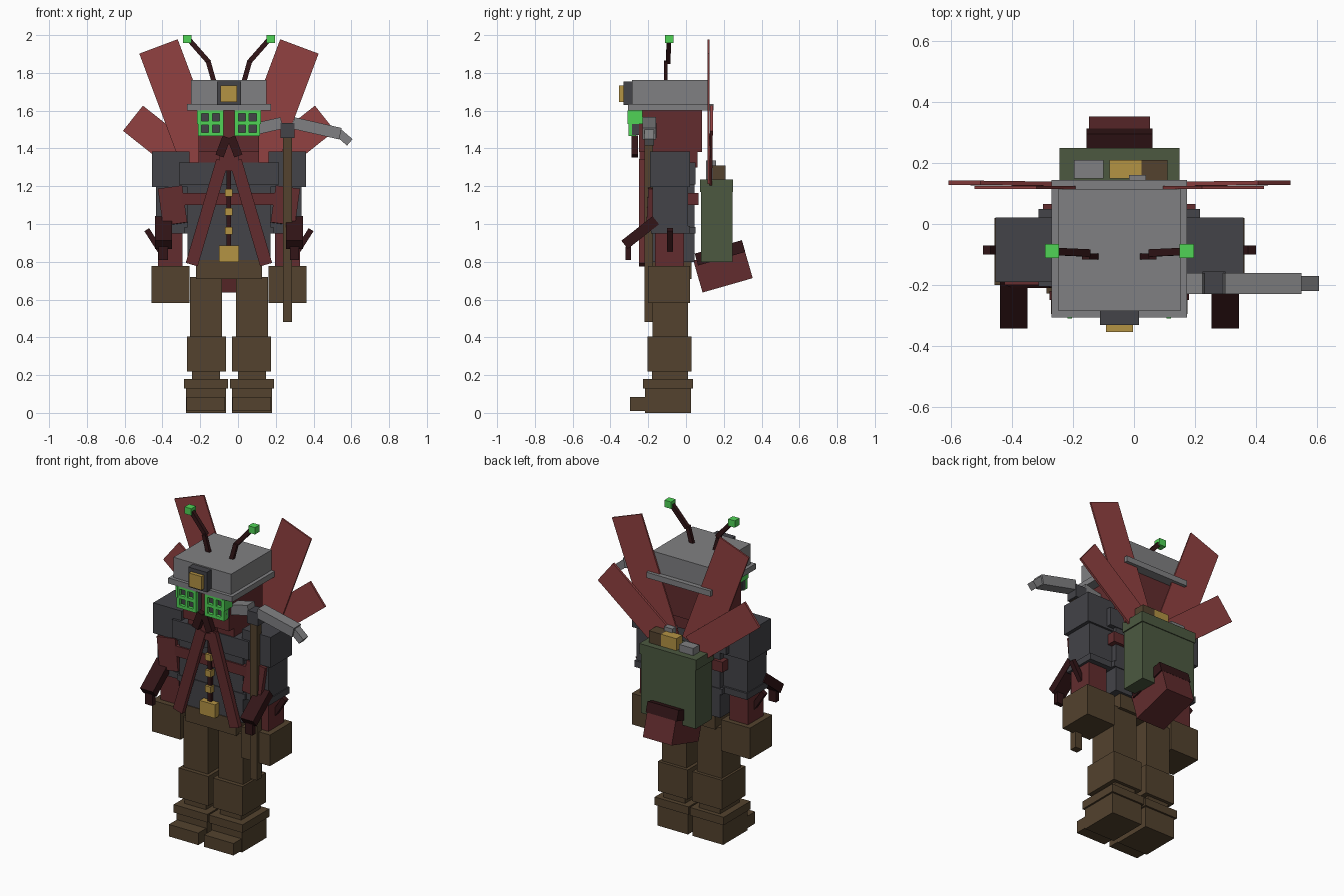
import bpy, math
from mathutils import Vector, Matrix, Euler

if "Cube" in bpy.data.objects:
    bpy.data.objects.remove(bpy.data.objects["Cube"])

A = -0.048  # body centre line


def mat(name, *rgb):
    m = bpy.data.materials.new(name)
    lin = [((c / 255 + 0.055) / 1.055) ** 2.4 for c in rgb]
    m.diffuse_color = (*lin, 1)
    m.use_nodes = True
    m.node_tree.nodes["Principled BSDF"].inputs["Base Color"].default_value = m.diffuse_color
    return m


RED = mat("dark_red", 98, 44, 46)
MAROON = mat("maroon", 50, 21, 23)
WING = mat("wing_red", 145, 65, 65)
SLATE = mat("slate", 67, 67, 72)
STEEL = mat("steel_grey", 128, 128, 130)
BROWN = mat("leather_brown", 83, 66, 46)
GOLD = mat("gold", 180, 147, 68)
GREEN = mat("bright_green", 80, 212, 86)
PACK = mat("pack_green", 76, 89, 64)


def block(name, m, size, matrix):
    me = bpy.data.meshes.new(name)
    v = [matrix @ Vector((x * size[0] / 2, y * size[1] / 2, z * size[2] / 2))
         for x in (-1, 1) for y in (-1, 1) for z in (-1, 1)]
    me.from_pydata(v, [], [(0, 1, 3, 2), (4, 6, 7, 5), (0, 4, 5, 1),
                           (2, 3, 7, 6), (0, 2, 6, 4), (1, 5, 7, 3)])
    me.materials.append(m)
    ob = bpy.data.objects.new(name, me)
    bpy.context.collection.objects.link(ob)
    return ob


def box(name, m, x, y, z, rot=(0, 0, 0)):
    """Box from (low, high) ranges, turned about its own centre."""
    r = (x, y, z)
    c = Vector([(a + b) / 2 for a, b in r])
    return block(name, m, [abs(b - a) for a, b in r],
                 Matrix.Translation(c) @ Euler(rot).to_matrix().to_4x4())


def mid(name, m, hw, y, z):
    box(name, m, (A - hw, A + hw), y, z)


def pair(name, m, x, y, z):
    """Box on both sides; x is the offset from the centre line."""
    for s, side in ((-1, "left"), (1, "right")):
        box(f"{side}_{name}", m, (A + s * x[0], A + s * x[1]), y, z)


def bar(name, m, p, q, w, d):
    """Square bar from p to q, w wide and d deep."""
    p, q = Vector(p), Vector(q)
    k = (q - p).normalized()
    i = Vector((0, 1, 0)).cross(k).normalized()
    j = k.cross(i)
    rot = Matrix((i, j, k)).transposed().to_4x4()
    block(name, m, (w, d, (q - p).length), Matrix.Translation((p + q) / 2) @ rot)


def bars(name, m, p, q, w, d):
    for s, side in ((-1, "left"), (1, "right")):
        bar(f"{side}_{name}", m, (A + s * p[0], *p[1:]), (A + s * q[0], *q[1:]), w, d)


# Legs and boots
pair("boot", BROWN, (.016, .228), (-.217, .026), (0, .13))
pair("boot_toe", BROWN, (.02, .224), (-.296, -.2), (.01, .085))
pair("boot_cuff", BROWN, (.005, .239), (-.228, .037), (.13, .18))
pair("ankle", BROWN, (.048, .196), (-.18, .01), (.17, .23))
pair("shin_guard", BROWN, (.016, .222), (-.203, .03), (.22, .405))
pair("thigh", BROWN, (.037, .207), (-.177, .01), (.40, .72))

# Torso
mid("hips", BROWN, .175, (-.2, .03), (.71, .81))
mid("shirt", SLATE, .22, (-.195, .045), (.80, 1.30))
mid("chest_plate", SLATE, .265, (-.205, .05), (1.21, 1.325))
mid("lower_band", SLATE, .235, (-.2, .05), (.95, .985))
mid("chest_strap", RED, .25, (-.205, .065), (1.10, 1.165))
mid("collar", RED, .16, (-.2, .06), (1.3, 1.4))
mid("button_strip", MAROON, .012, (-.215, -.19), (.88, 1.28))
for i, z in enumerate((1.165, 1.065, .965)):
    mid(f"button_{i}", GOLD, .02, (-.23, -.19), (z - .02, z + .02))
mid("buckle", GOLD, .053, (-.235, -.19), (.80, .885))
bars("stole", RED, (.035, -.235, 1.335), (.197, -.235, .785), .066, .03)
bar("stole_knot", RED, (A, -.225, 1.28), (A, -.225, 1.38), .1, .04)

# Arms
pair("shoulder_pad", SLATE, (.21, .407), (-.19, .022), (1.195, 1.385))
pair("upper_arm", SLATE, (.22, .385), (-.178, .01), (.97, 1.2))
pair("sleeve_cuff", SLATE, (.215, .39), (-.185, .022), (.95, .99))
pair("forearm", RED, (.245, .375), (-.165, -.01), (.76, .96))
pair("glove", BROWN, (.21, .41), (-.2, .02), (.583, .778))
bars("arm_plate", RED, (.312, -.185, 1.195), (.285, -.195, 1.0), .13, .03)
bars("claw_arm", MAROON, (.347, -.16, 1.02), (.347, -.325, .89), .09, .055)
bars("claw_tip", MAROON, (.347, -.305, .88), (.347, -.305, .81), .05, .03)
bars("wrist_spike", MAROON, (.435, -.085, .97), (.365, -.085, .86), .03, .03)
bars("wrist_spike_base", MAROON, (.375, -.085, .87), (.30, -.085, .87), .03, .03)

# Head and mandibles
mid("head", RED, .16, (-.25, .085), (1.38, 1.62))
bars("mandible", MAROON, (.012, -.272, 1.46), (.05, -.272, 1.36), .045, .035)

# Goggles: dark pane behind a two by two frame
pair("goggle_pane", SLATE, (.03, .165), (-.285, -.25), (1.47, 1.6))
for i in range(3):
    x = .04 + .0575 * i
    pair(f"goggle_upright_{i}", GREEN, (x - .01, x + .01), (-.305, -.265), (1.465, 1.605))
    z = 1.475 + .06 * i
    pair(f"goggle_rail_{i}", GREEN, (.03, .165), (-.305, -.265), (z - .01, z + .01))
pair("goggle_side", GREEN, (.155, .17), (-.31, -.23), (1.53, 1.6))

# Helmet, lamp and antennae
mid("helmet_brim", STEEL, .222, (-.306, .145), (1.6, 1.635))
mid("helmet_crown", STEEL, .2, (-.285, .115), (1.63, 1.762))
mid("lamp_housing", SLATE, .064, (-.332, -.28), (1.63, 1.755))
mid("lamp_lens", GOLD, .044, (-.355, -.33), (1.647, 1.732))
bars("antenna_base", MAROON, (.08, -.107, 1.755), (.11, -.107, 1.862), .026, .02)
bars("antenna_stalk", MAROON, (.105, -.095, 1.855), (.215, -.09, 1.98), .026, .024)
pair("antenna_tip", GREEN, (.198, .244), (-.112, -.066), (1.957, 2.0))

# Wings
bars("upper_wing", WING, (.373, .12, 1.94), (.115, .12, 1.25), .217, .01)
bars("lower_wing", WING, (.508, .135, 1.56), (.1, .13, 1.235), .17, .014)

# Backpack with contents
mid("backpack", PACK, .19, (.08, .245), (.80, 1.18))
mid("backpack_lid", PACK, .197, (.075, .25), (1.17, 1.235))
box("pack_grey_tin", STEEL, (-.197, -.1), (.15, .21), (1.2, 1.28))
box("pack_gold_bar", GOLD, (-.08, .025), (.15, .21), (1.2, 1.31))
box("pack_brown_box", BROWN, (.025, .11), (.14, .21), (1.2, 1.31))
box("pack_small_tin", STEEL, (-.017, .04), (.105, .16), (1.22, 1.335))

# Tail at the back, tilted up
T = (math.radians(16), 0, 0)
box("tail", RED, (A - .1, A + .1), (.058, .334), (.672, .848), T)
box("tail_band", MAROON, (A - .108, A + .108), (.05, .31), (.815, .88), T)

# Pickaxe: head mirrored about the handle
H = .262
box("pick_handle", BROWN, (H - .024, H + .024), (-.22, -.175), (.48, 1.47))
box("pick_socket", SLATE, (H - .038, H + .038), (-.23, -.155), (1.455, 1.535))
for s, side in ((-1, "left"), (1, "right")):
    bar(f"{side}_pick_blade", STEEL, (H + s * .03, -.195, 1.535),
        (H + s * .28, -.195, 1.478), .062, .07)
    bar(f"{side}_pick_tip", STEEL, (H + s * .265, -.195, 1.488),
        (H + s * .33, -.195, 1.432), .045, .05)
